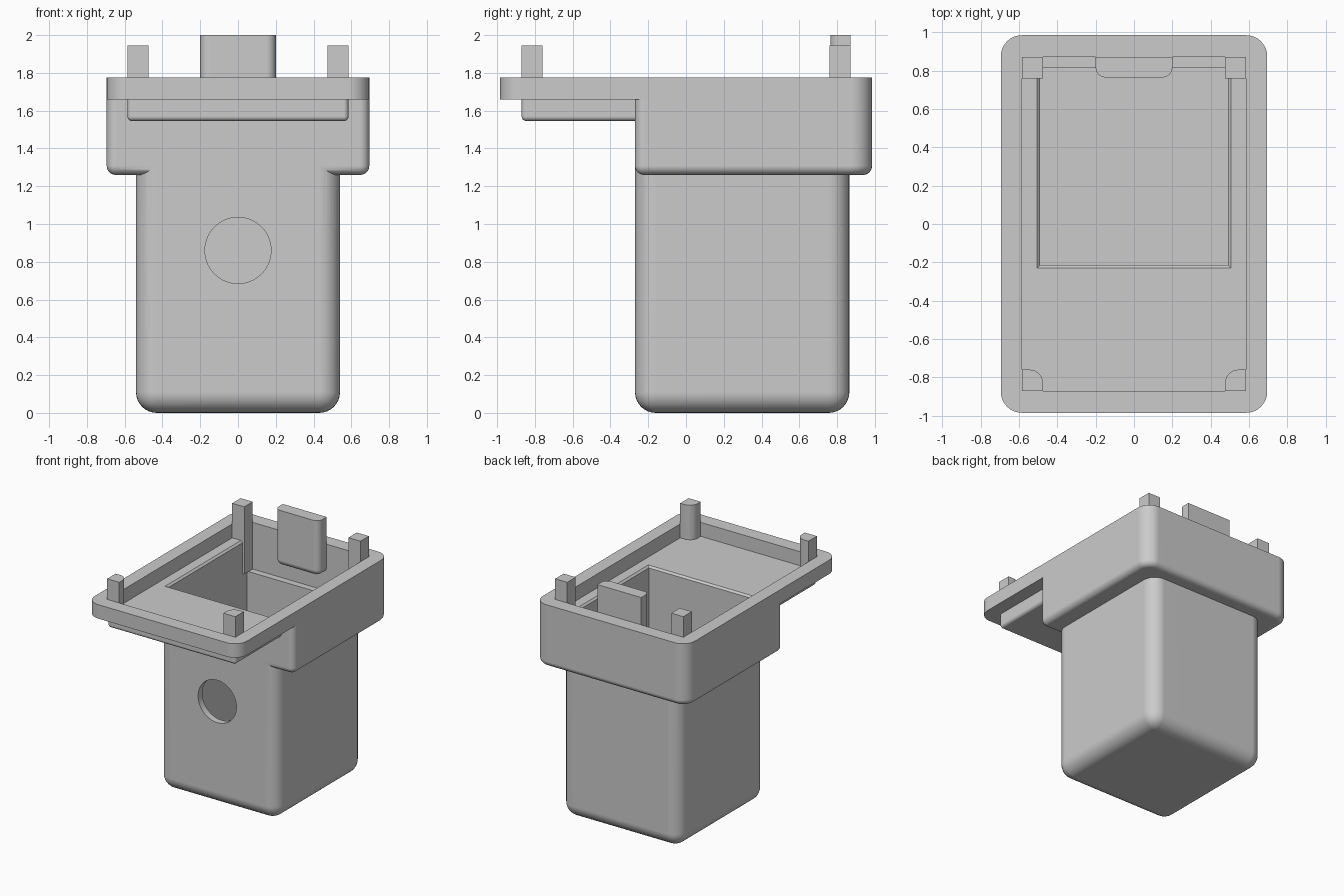
import bpy, bmesh
from mathutils import Vector, Matrix

cube = bpy.data.objects.get("Cube")
if cube:
    bpy.data.objects.remove(cube, do_unlink=True)

grey = bpy.data.materials.new("plain grey")
grey.use_nodes = True
grey.diffuse_color = (0.6, 0.6, 0.6, 1)
grey.node_tree.nodes["Principled BSDF"].inputs["Base Color"].default_value = (0.6, 0.6, 0.6, 1)


def finish(name, bm):
    bmesh.ops.recalc_face_normals(bm, faces=bm.faces)
    mesh = bpy.data.meshes.new(name)
    bm.to_mesh(mesh)
    bm.free()
    mesh.materials.append(grey)
    obj = bpy.data.objects.new(name, mesh)
    bpy.context.collection.objects.link(obj)
    return obj


def box(name, lo, hi, *rounds, segments=8):
    """Box between two corners; each round is (edge rule, radius).
    Rules see the edge midpoint in -1..1 box coordinates."""
    lo, hi = Vector(lo), Vector(hi)
    mid, half = (lo + hi) / 2, (hi - lo) / 2
    bm = bmesh.new()
    bmesh.ops.create_cube(bm, size=2, matrix=Matrix.Translation(mid) @ Matrix.Diagonal((*half, 1)))
    for rule, radius in rounds:
        picked = []
        for e in bm.edges:
            m = (e.verts[0].co + e.verts[1].co) / 2 - mid
            if rule(Vector((m.x / half.x, m.y / half.y, m.z / half.z))):
                picked.append(e)
        bmesh.ops.bevel(bm, geom=picked, offset=radius, segments=segments,
                        profile=0.5, affect='EDGES')
    return finish(name, bm)


def upright(m):
    return abs(m.z) < 0.01


def bottom(m):
    return m.z < -0.99


def boolean(target, tool, operation):
    tool.hide_render = True
    mod = target.modifiers.new(operation, 'BOOLEAN')
    mod.operation, mod.object, mod.solver = operation, tool, 'EXACT'
    bpy.context.view_layer.objects.active = target
    bpy.ops.object.modifier_apply(modifier=mod.name)
    bpy.data.objects.remove(tool, do_unlink=True)


def smooth(obj):
    bpy.ops.object.select_all(action='DESELECT')
    obj.select_set(True)
    bpy.context.view_layer.objects.active = obj
    bpy.ops.object.shade_smooth_by_angle(angle=0.5)
    mod = obj.modifiers.new("flat_face_normals", 'WEIGHTED_NORMAL')
    mod.keep_sharp = True


# Solid housing: deep lower body, wider collar, overhanging tray and rim
housing = box("housing", (-0.54, -0.27, 0), (0.54, 0.865, 1.5),
              (lambda m: upright(m) or bottom(m), 0.11))
collar = box("collar", (-0.695, -0.27, 1.26), (0.695, 0.985, 1.775),
             (lambda m: upright(m) and m.y > 0, 0.11),
             (lambda m: upright(m) and m.y < -0.9, 0.05),
             (bottom, 0.048))
tray = box("tray", (-0.585, -0.87, 1.545), (0.585, 0, 1.7),
           (lambda m: m.y < 0.9 and (upright(m) or bottom(m)), 0.025))
rim = box("rim", (-0.695, -0.985, 1.66), (0.695, 0.985, 1.775), (upright, 0.11))
for part in (collar, tray, rim):
    boolean(housing, part, 'UNION')

# Hollows: shallow recess, deep well with chamfered mouth, rear ledge, round port
recess = box("recess", (-0.585, -0.87, 1.66), (0.585, 0.87, 1.9))
well = box("well", (-0.49, -0.215, 0.055), (0.49, 0.815, 1.9))
ledge = box("ledge", (-0.49, 0.7, 1.39), (0.49, 0.87, 1.9))
mouth = box("mouth", (-0.505, -0.23, 1.635), (0.505, 0.87, 1.9), (bottom, 0.025), segments=1)
bm = bmesh.new()
bmesh.ops.create_cone(bm, cap_ends=True, segments=64, radius1=0.175, radius2=0.175, depth=0.3,
                      matrix=Matrix.Translation((0, -0.27, 0.86)) @ Matrix.Rotation(1.5707963, 4, 'X'))
port = finish("port", bm)
for cutter in (recess, well, ledge, mouth, port):
    boolean(housing, cutter, 'DIFFERENCE')
smooth(housing)

# Corner posts: front pair has a rounded inner corner, back pair reaches the ledge
for side, label in ((1, "left"), (-1, "right")):
    x0, x1 = sorted((side * 0.475, side * 0.585))
    smooth(box("front_post_" + label, (x0, -0.87, 1.66), (x1, -0.76, 1.945),
               (lambda m: upright(m) and m.y > 0 and m.x * side < 0, 0.07)))
    smooth(box("back_post_" + label, (x0, 0.76, 1.39), (x1, 0.87, 1.945)))

# Tall tab at the middle of the back wall
smooth(box("back_tab", (-0.2, 0.765, 1.54), (0.2, 0.87, 2),
           (lambda m: m.y < 0.9 and (upright(m) or bottom(m)), 0.05)))
